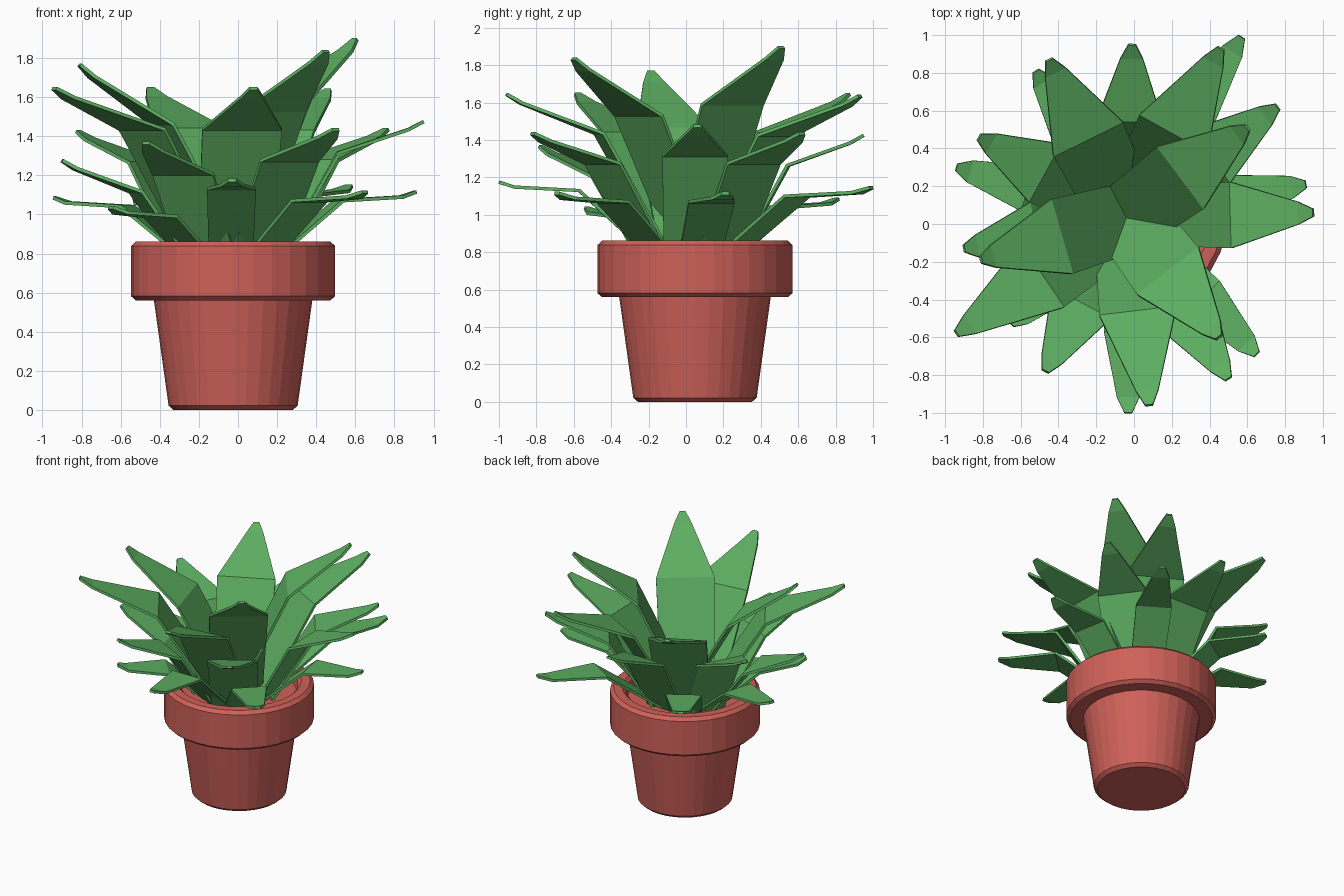
import bpy, bmesh, math
from mathutils import Vector

if "Cube" in bpy.data.objects:
    bpy.data.objects.remove(bpy.data.objects["Cube"])

CX, CY = -0.025, 0.048   # pot axis
LX, LY = -0.038, 0.033   # crown axis


def material(name, color):
    m = bpy.data.materials.new(name)
    m.diffuse_color = (*color, 1)
    m.use_nodes = True
    m.node_tree.nodes["Principled BSDF"].inputs["Base Color"].default_value = m.diffuse_color
    return m


TERRACOTTA = material("terracotta", (0.62, 0.12, 0.1))
GREEN = material("leaf_green", (0.11, 0.43, 0.12))


def add_object(name, bm, mat):
    bmesh.ops.recalc_face_normals(bm, faces=bm.faces)
    me = bpy.data.meshes.new(name)
    bm.to_mesh(me)
    bm.free()
    me.materials.append(mat)
    ob = bpy.data.objects.new(name, me)
    bpy.context.collection.objects.link(ob)
    return ob


def lathe(name, profile, mat, sides=32):
    bm = bmesh.new()
    rings = []
    for r, z in profile:
        rings.append([bm.verts.new((CX + r * math.cos(2 * math.pi * i / sides),
                                    CY + r * math.sin(2 * math.pi * i / sides), z))
                      for i in range(sides)])
    for a, b in zip(rings, rings[1:]):
        for i in range(sides):
            j = (i + 1) % sides
            bm.faces.new((a[i], a[j], b[j], b[i]))
    bm.faces.new(rings[0])
    bm.faces.new(rings[-1])
    return add_object(name, bm, mat)


# Pot: tapered body, thick bevelled rim, recessed floor
lathe("pot", [(0.305, 0), (0.33, 0.022), (0.405, 0.56), (0.497, 0.56), (0.522, 0.582),
              (0.522, 0.838), (0.497, 0.862), (0.435, 0.862), (0.41, 0.838), (0.40, 0.78)],
      TERRACOTTA)


def leaf(name, tip, base, shoulder_ratio, drop, width):
    """Flat bent blade: base, widest shoulder, narrow neck, blunt tip."""
    tip = Vector(tip)
    out = Vector((tip.x - LX, tip.y - LY, 0))
    reach = out.length
    out.normalize()
    side = Vector((-out.y, out.x, 0))
    neck_drop = 0.025 + drop * 0.13
    stations = [(base[0], base[1], width * 0.9),
                (reach * shoulder_ratio, tip.z - drop, width),
                (reach * 0.92, tip.z - neck_drop, 0.12),
                (reach, tip.z - 0.005, 0.04)]
    bm = bmesh.new()
    rows = []
    for r, z, w in stations:
        c = Vector((LX, LY, z)) + out * r
        rows.append((bm.verts.new(c - side * w / 2), bm.verts.new(c + side * w / 2)))
    for a, b in zip(rows, rows[1:]):
        bm.faces.new((a[0], b[0], b[1], a[1]))
    ob = add_object(name, bm, GREEN)
    mod = ob.modifiers.new("thickness", 'SOLIDIFY')
    mod.thickness = 0.018
    mod.offset = 0


# Leaf rings: base (radius, z), shoulder ratio, shoulder drop below tip, width, tips
RINGS = {
    "inner_leaf": ((-0.02, 0.78), 0.45, 0.31, 0.41,
                   [(0.6, 0.51, 1.9), (0.45, -0.6, 1.84), (-0.81, -0.19, 1.77)]),
    "upper_leaf": ((0.12, 0.76), 0.50, 0.215, 0.41,
                   [(0.46, 0.93, 1.64), (-0.45, 0.87, 1.65), (-0.94, -0.58, 1.65),
                    (0.08, -0.96, 1.65)]),
    "middle_leaf": ((0.23, 0.75), 0.56, 0.165, 0.35,
                    [(0.95, 0.06, 1.48), (0.76, 0.62, 1.44), (-0.01, 0.95, 1.43),
                     (-0.82, 0.46, 1.43), (-0.9, -0.13, 1.28), (-0.47, -0.78, 1.37),
                     (0.5, -0.82, 1.44)]),
    "lower_leaf": ((0.2, 0.76), 0.585, 0.05, 0.25,
                   [(0.91, 0.21, 1.12), (0.57, 0.99, 1.15), (-0.52, 0.81, 1.09),
                    (-0.94, 0.3, 1.09), (-0.65, -0.53, 1.04), (-0.03, -1.0, 1.18),
                    (0.65, -0.69, 1.12)]),
}
for name, (base, ratio, drop, width, tips) in RINGS.items():
    for i, tip in enumerate(tips):
        leaf(f"{name}_{i + 1}", tip, base, ratio, drop, width)
